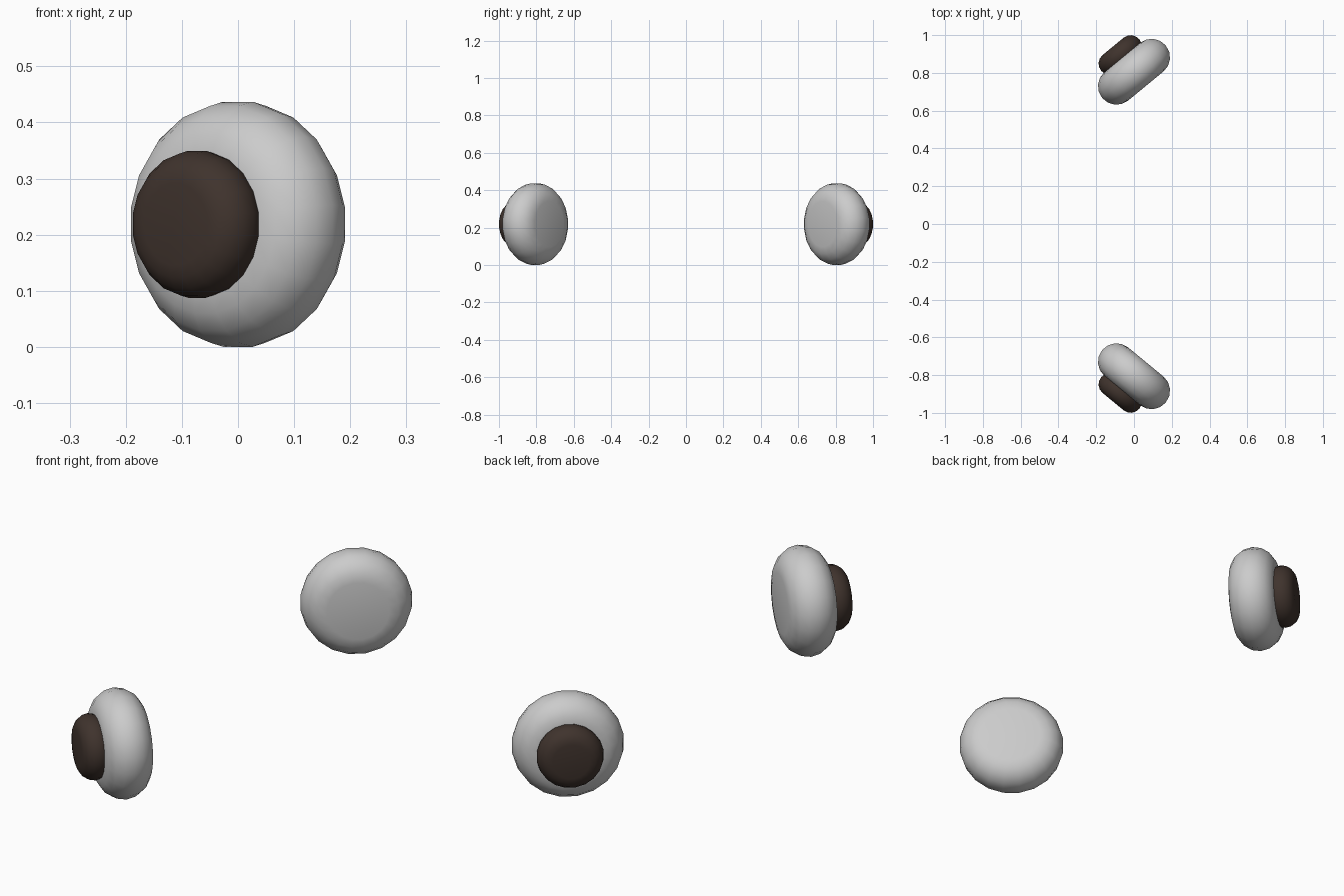
import bpy, bmesh
from math import sin, cos, pi, radians
from mathutils import Matrix, Vector

if "Cube" in bpy.data.objects:
    bpy.data.objects.remove(bpy.data.objects["Cube"])

SIDES, RIM_STEPS = 20, 8
TILT = radians(39.5)
CENTRE_Y, CENTRE_Z = 0.806, 0.2185

dark = bpy.data.materials.new("dark_brown")
dark.diffuse_color = (0.05, 0.033, 0.026, 1)
dark.use_nodes = True
dark.node_tree.nodes["Principled BSDF"].inputs["Base Color"].default_value = dark.diffuse_color


def rounded_disc(name, radius, half, side, offset, material=None):
    """Disc with a fully rounded rim, facing outwards and towards -x."""
    bm = bmesh.new()
    rings = []
    for i in range(RIM_STEPS + 1):
        t = -pi / 2 + pi * i / RIM_STEPS
        r, h = radius - half + half * cos(t), half * sin(t)
        ring = []
        for k in range(SIDES):
            a = 2 * pi * (k + 0.5) / SIDES
            ring.append(bm.verts.new((r * cos(a), r * sin(a), h)))
        rings.append(ring)
    for low, high in zip(rings, rings[1:]):
        for k in range(SIDES):
            n = (k + 1) % SIDES
            bm.faces.new((low[k], low[n], high[n], high[k]))
    bm.faces.new(rings[0][::-1])
    bm.faces.new(rings[-1])

    # axes: disc normal, horizontal tangent, vertical
    normal = Vector((-sin(TILT), side * cos(TILT), 0))
    up = Vector((0, 0, 1))
    across = up.cross(normal)
    rot = Matrix((across, up, normal)).transposed()
    if rot.determinant() < 0:
        rot = Matrix((-across, up, normal)).transposed()
    pos = Vector((0, side * CENTRE_Y, CENTRE_Z)) + normal * offset
    bm.transform(Matrix.Translation(pos) @ rot.to_4x4())
    bmesh.ops.recalc_face_normals(bm, faces=bm.faces)
    for f in bm.faces:
        f.smooth = True

    mesh = bpy.data.meshes.new(name)
    bm.to_mesh(mesh)
    bm.free()
    if material:
        mesh.materials.append(material)
    obj = bpy.data.objects.new(name, mesh)
    bpy.context.collection.objects.link(obj)


# a mirrored pair: pale eyeball disc with a smaller dark pupil on its outer face
for side, label in ((-1, "front"), (1, "back")):
    rounded_disc(label + "_eyeball", 0.221, 0.098, side, 0)
    rounded_disc(label + "_pupil", 0.1326, 0.059, side, 0.115, dark)
